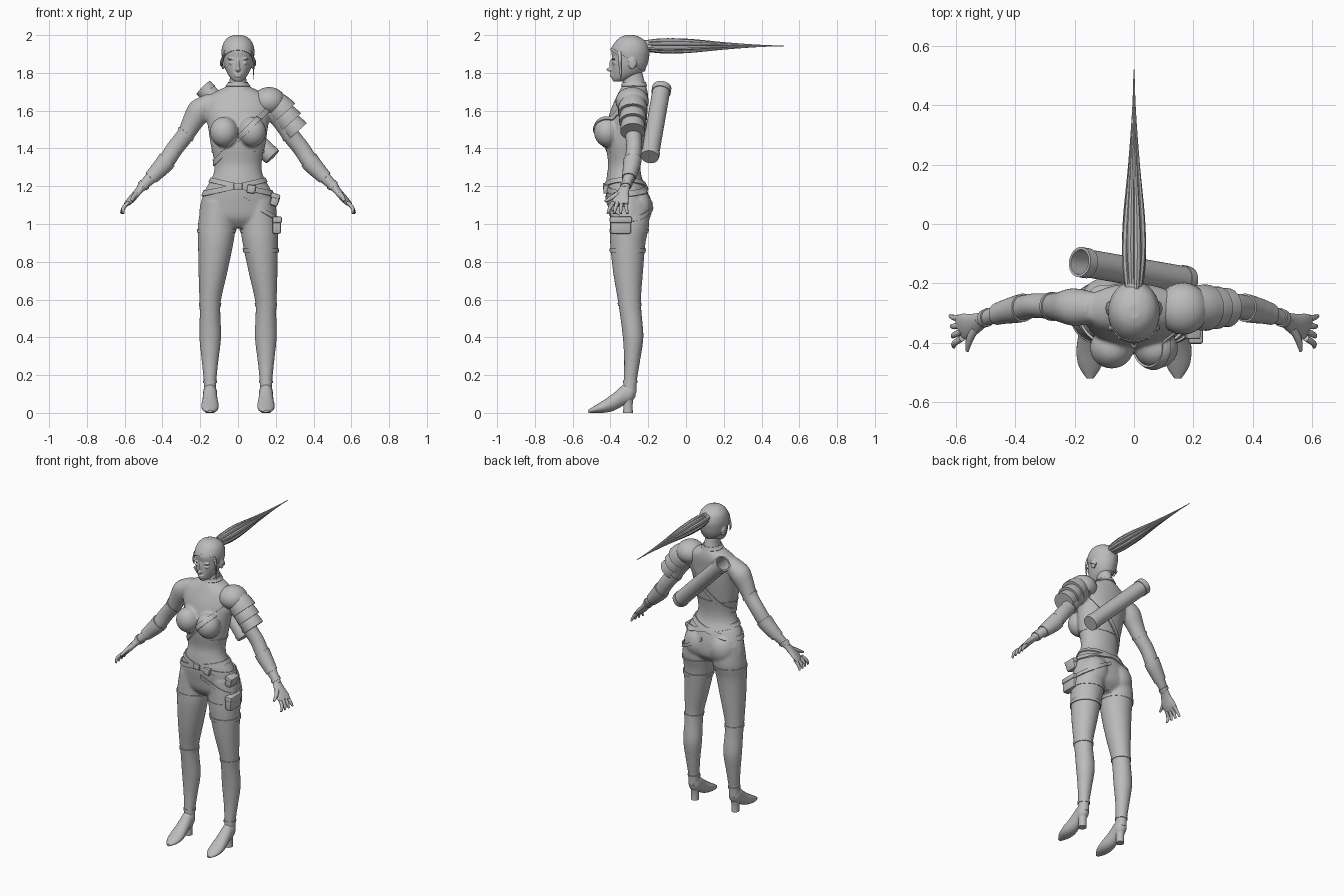
import bpy, bmesh, math
from mathutils import Vector, Matrix

if "Cube" in bpy.data.objects:
    bpy.data.objects.remove(bpy.data.objects["Cube"], do_unlink=True)

grey = bpy.data.materials.new("clay_grey")
grey.use_nodes = True
grey.diffuse_color = (0.5, 0.5, 0.5, 1)
grey.node_tree.nodes["Principled BSDF"].inputs["Base Color"].default_value = (0.5, 0.5, 0.5, 1)
X, Y, Z = Vector((1, 0, 0)), Vector((0, 1, 0)), Vector((0, 0, 1))


def finish(name, bm, voxel=0, smooth=5):
    """Turn a bmesh into a shaded object, optionally fused by voxels."""
    bmesh.ops.recalc_face_normals(bm, faces=bm.faces)
    mesh = bpy.data.meshes.new(name)
    bm.to_mesh(mesh)
    bm.free()
    mesh.materials.append(grey)
    ob = bpy.data.objects.new(name, mesh)
    bpy.context.collection.objects.link(ob)
    if voxel:
        rm = ob.modifiers.new("fuse", 'REMESH')
        rm.mode, rm.voxel_size = 'VOXEL', voxel
        sm = ob.modifiers.new("relax", 'SMOOTH')
        sm.iterations = smooth
        deps = bpy.context.evaluated_depsgraph_get()
        fused = bpy.data.meshes.new_from_object(ob.evaluated_get(deps))
        ob.modifiers.clear()
        ob.data = fused
        if not fused.materials:
            fused.materials.append(grey)
    ob.data.polygons.foreach_set("use_smooth", [True] * len(ob.data.polygons))
    ob.data.set_sharp_from_angle(angle=math.radians(40))
    return ob


def loft(bm, rings, s=1, steps=4, n=24, upright=False):
    """Skin elliptical rings (x, y, z, half width, half depth); s mirrors x."""
    d = (Vector(rings[-1][:3]) - Vector(rings[0][:3])).normalized()
    if abs(d.z) > 0.9:
        u, v = X, Y
    elif upright:
        u, v = X, Z
    else:
        u = d.cross(Z).normalized()
        v = u.cross(d)
    pts = [Vector(r) for r in rings]
    pad = [pts[0]] + pts + [pts[-1]]
    path = []
    for a, b, c, e in zip(pad, pad[1:], pad[2:], pad[3:]):
        for k in range(steps):
            t = k / steps
            path.append(b + ((c - a) * t + (a * 2 - b * 5 + c * 4 - e) * t ** 2
                             + (b * 3 - a - c * 3 + e) * t ** 3) / 2)
    path.append(pts[-1])
    loops = []
    for p in path:
        ring = []
        for k in range(n):
            w = math.tau * k / n
            co = Vector(p[:3]) + u * max(p[3], .001) * math.cos(w) + v * max(p[4], .001) * math.sin(w)
            ring.append(bm.verts.new((co.x * s, co.y, co.z)))
        loops.append(ring)
    for a, b in zip(loops, loops[1:]):
        for k in range(n):
            bm.faces.new((a[k - 1], a[k], b[k], b[k - 1]))
    bm.faces.new(loops[0])
    bm.faces.new(loops[-1])
    return bm


def ball(bm, loc, radii):
    m = Matrix.Translation(loc) @ Matrix.Diagonal((*radii, 1))
    bmesh.ops.create_uvsphere(bm, u_segments=24, v_segments=14, radius=1, matrix=m)
    return bm


def box(name, loc, size, turn=0):
    bm = bmesh.new()
    m = Matrix.Translation(loc) @ Matrix.Rotation(turn, 4, 'Y') @ Matrix.Diagonal((*size, 1))
    bmesh.ops.create_cube(bm, size=1, matrix=m)
    bmesh.ops.bevel(bm, geom=bm.edges[:], offset=min(size) * .25, segments=2, affect='EDGES', profile=.5)
    return finish(name, bm)


def band(name, src, point, normal, width, keep, lift=.005):
    """Cut a slice of a surface and raise it into a strap with a closed rim."""
    bm = bmesh.new()
    bm.from_mesh(src.data)
    p, nrm = Vector(point), Vector(normal).normalized()
    for side in (1, -1):
        bmesh.ops.bisect_plane(bm, geom=bm.verts[:] + bm.edges[:] + bm.faces[:],
                               plane_co=p + nrm * side * width / 2, plane_no=nrm * side, clear_outer=True)
    away = [f for f in bm.faces if not keep(f.calc_center_median())]
    bmesh.ops.delete(bm, geom=away, context='FACES')
    bm.normal_update()
    normals = {v: v.normal.copy() for v in bm.verts}
    rim = [e for e in bm.edges if e.is_boundary]
    for v, vn in normals.items():
        v.co += vn * lift
    new = bmesh.ops.extrude_edge_only(bm, edges=rim)["geom"]
    for v in [g for g in new if isinstance(g, bmesh.types.BMVert)]:
        top = next(e.other_vert(v) for e in v.link_edges if e.other_vert(v) in normals)
        v.co -= normals[top] * lift * 1.6
    return finish(name, bm)


# Torso, legs and arms fused into one body
bm = bmesh.new()
trunk = [(1.82, -.33, -.235, .042), (1.74, -.335, -.215, .05), (1.71, -.35, -.205, .1),
         (1.67, -.37, -.2, .165), (1.6, -.4, -.205, .175), (1.52, -.42, -.21, .16),
         (1.42, -.425, -.225, .145), (1.32, -.412, -.24, .125), (1.25, -.42, -.235, .135),
         (1.18, -.425, -.205, .175), (1.1, -.415, -.19, .2), (1.03, -.4, -.195, .2), (.98, -.36, -.24, .13)]
loft(bm, [(0, (f + b) / 2, z, w, (b - f) / 2) for z, f, b, w in trunk], n=40)
leg = [(.105, -.3, 1.12, .085, .1), (.112, -.298, 1, .1, .104), (.118, -.308, .9, .094, .094),
       (.132, -.307, .75, .077, .08), (.147, -.3, .6, .058, .062), (.148, -.292, .52, .055, .058),
       (.147, -.28, .4, .058, .055), (.148, -.285, .28, .045, .043), (.148, -.295, .17, .034, .036),
       (.148, -.3, .1, .034, .038)]
arm = [(.13, -.28, 1.665, .05, .04), (.2, -.28, 1.605, .064, .064), (.245, -.28, 1.535, .052, .056),
       (.28, -.278, 1.47, .045, .047), (.335, -.275, 1.4, .042, .046), (.385, -.285, 1.325, .042, .045),
       (.45, -.3, 1.255, .033, .035), (.52, -.325, 1.185, .024, .024)]
for s in (1, -1):
    loft(bm, leg, s)
    loft(bm, arm, s)
    ball(bm, (s * .075, -.418, 1.488), (.074, .07, .08))
    ball(bm, (s * .09, -.255, 1.085), (.088, .076, .1))
body = finish("body", bm, .008, 6)

# Head with facial features
bm = bmesh.new()
skull = [(1.755, -.385, -.335, .02), (1.77, -.393, -.29, .038), (1.8, -.395, -.235, .058),
         (1.84, -.394, -.21, .074), (1.88, -.392, -.2, .081), (1.92, -.394, -.197, .083),
         (1.96, -.373, -.212, .072), (1.985, -.346, -.245, .048), (1.996, -.318, -.272, .02)]
loft(bm, [(0, (f + b) / 2, z, w, (b - f) / 2) for z, f, b, w in skull], n=32)
ball(bm, (0, -.4, 1.818), (.013, .021, .012))
ball(bm, (0, -.393, 1.842), (.009, .014, .032))
for z in (1.783, 1.793):
    ball(bm, (0, -.391, z), (.022, .012, .006))
for s in (1, -1):
    ball(bm, (s * .034, -.379, 1.852), (.015, .011, .008))
    ball(bm, (s * .036, -.383, 1.874), (.024, .01, .005))
    ball(bm, (s * .08, -.285, 1.85), (.009, .02, .032))
head = finish("head", bm, .004, 3)
slope = Vector((0, .55, .83)).normalized()
hairline = Vector((0, -.39, 1.925))
always = lambda c: True
band("hair_cap", head, hairline + slope * .25, slope, .5, always, .004)
band("headband", head, hairline, slope, .014, always, .007)

# Ponytail made of a core and pointed locks
tail = [(-.2, .022), (-.1, .03), (.02, .028), (.2, .015), (.38, .005), (.52, .001)]
finish("ponytail_core", loft(bmesh.new(), [(0, y, 1.943, r, r) for y, r in tail], upright=True))
for k in range(8):
    w = math.tau * (k + .5) / 8
    lock = [(r * .95 * math.cos(w), y - .025 * (k % 2), 1.943 + r * .95 * math.sin(w), r * .45, r * .45)
            for y, r in tail]
    finish("ponytail_lock", loft(bmesh.new(), lock, n=8, upright=True))
finish("hair_tie", loft(bmesh.new(), [(0, -.212, 1.943, .028, .028), (0, -.185, 1.943, .028, .028)],
                        steps=1, upright=True))
for s, low in ((1, 1.765), (-1, 1.83)):
    finish("temple_lock", loft(bmesh.new(), [(.07, -.35, 1.92, .005, .01), (.083, -.35, 1.86, .005, .009),
                                             (.08, -.345, low, .001, .002)], s, n=8))

# Hands and shoes
for s in (1, -1):
    bm = bmesh.new()
    loft(bm, [(.505, -.32, 1.2, .024, .022), (.535, -.335, 1.165, .034, .018),
              (.565, -.345, 1.13, .045, .016), (.588, -.35, 1.105, .042, .011)], s)
    for k in range(4):
        y = -.316 - k * .023
        loft(bm, [(.58, y, 1.115, .011, .011), (.606, y - .006 + .006 * (1 - k), 1.085, .01, .01),
                  (.62 - .004 * k, y - .006 + .012 * (1 - k), 1.056, .006, .006)], s, n=10)
    loft(bm, [(.535, -.352, 1.165, .014, .014), (.555, -.392, 1.14, .012, .012),
              (.563, -.428, 1.12, .006, .006)], s, n=10)
    finish("hand", bm)
    foot = [(-.268, .115, .018, .03), (-.29, .108, .035, .05), (-.33, .095, .037, .055),
            (-.38, .06, .041, .047), (-.43, .036, .046, .035), (-.48, .02, .038, .02), (-.52, .008, .012, .007)]
    finish("shoe", loft(bmesh.new(), [(.148, y, z, a, b) for y, z, a, b in foot], s, upright=True))
    finish("shoe_heel", loft(bmesh.new(), [(.148, -.307, 0, .024, .026), (.148, -.307, .05, .024, .025),
                                           (.148, -.305, .11, .033, .034)], s))

    # Bands on the limbs
    on_leg = lambda c, s=s: c.x * s > 0 and abs(c.x) < .24
    for name, z, w in (("stocking_top", .965, .018), ("boot_top", .575, .016), ("ankle_strap", .165, .014)):
        band(name, body, (0, 0, z), Z, w, on_leg, .004)
    on_arm = lambda c, s=s: c.x * s > .24
    band("bracer", body, (s * .415, -.29, 1.29), (s * .67, 0, -.74), .13, on_arm, .006)
    band("bracer_cuff", body, (s * .5, -.31, 1.205), (s * .67, 0, -.74), .018, on_arm, .005)
    band("sleeve_hem", body, (s * .275, -.28, 1.475), (s * .65, 0, -.76), .014, on_arm, .004)
    band("hip_belt", body, (0, 0, 1.2), (s * .22, 0, 1), .026, lambda c: abs(c.x) < .24, .008)
band("thigh_garter", body, (0, 0, .86), Z, .022, lambda c: 0 < c.x < .24, .006)
band("holster_belt", body, (.1, 0, 1.09), (.6, 0, 1), .02, lambda c: .02 < c.x < .24, .007)
band("collar", body, (0, 0, 1.738), Z, .022, always, .006)
band("chest_strap", body, (0, 0, 1.45), (.7, 0, -.7), .026, lambda c: abs(c.x) < .18 and c.z < 1.72, .007)
band("jacket_hem", body, (0, 0, 1.385), Z, .01, lambda c: abs(c.x) < .2 and c.y > -.4, .004)

# Layered shoulder armour on the left arm
finish("shoulder_cap", ball(bmesh.new(), (.165, -.285, 1.65), (.087, .088, .075)))
for k in range(3):
    x, z = .205 + .035 * k, 1.625 - .048 * k
    r = .078 - .006 * k
    plate = [(x - .02, -.282, z + .027, r * .8, r * .8), (x + .012, -.282, z - .008, r * .97, r * .95),
             (x + .04, -.282, z - .04, r, r)]
    finish("shoulder_plate", loft(bmesh.new(), plate, steps=3))

# Hollow quiver slung across the back
top, low = Vector((-.183, -.128, 1.722)), Vector((.183, -.192, 1.355))
tube = [(0, .04), (0, .047), (.03, .05), (.06, .05), (.06, .047), (.93, .047), (.93, .051),
        (1, .051), (1, .042), (.8, .04)]
finish("quiver", loft(bmesh.new(), [(*low.lerp(top, t), r, r) for t, r in tube], steps=1, n=32))

# Pouches and buckle
box("thigh_pouch", (.205, -.345, .99), (.045, .11, .085))
box("thigh_pouch_flap", (.208, -.345, 1.022), (.05, .118, .035))
box("hip_pouch", (.195, -.345, 1.125), (.045, .08, .06), .3)
box("hip_pouch_flap", (.198, -.345, 1.148), (.05, .086, .026), .3)
box("front_pouch", (.07, -.423, 1.185), (.045, .03, .045), .15)
box("buckle", (0, -.432, 1.2), (.045, .016, .035))
